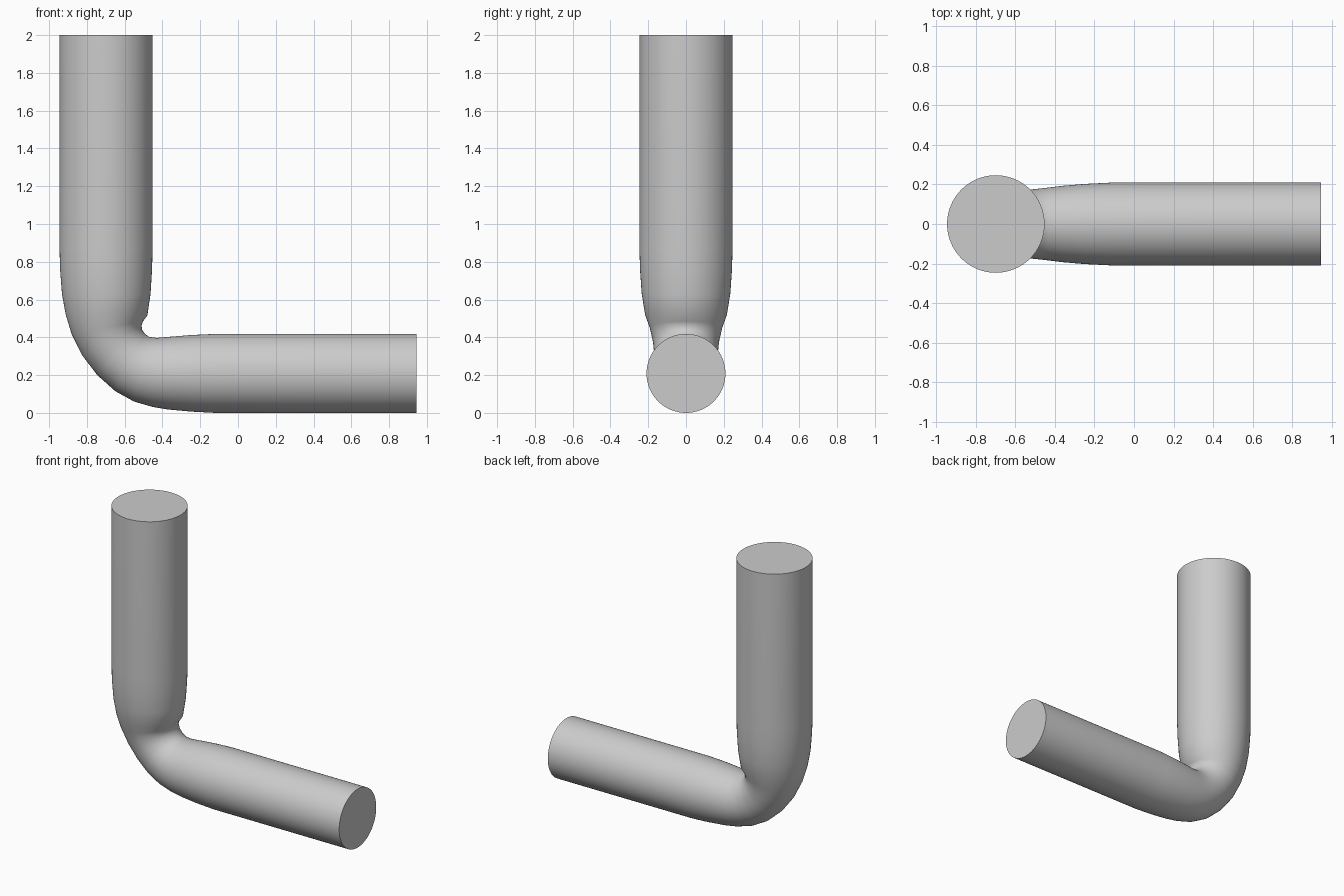
import bpy, bmesh, math
from mathutils import Vector

if "Cube" in bpy.data.objects:
    bpy.data.objects.remove(bpy.data.objects["Cube"])

SIDES = 64

# Bend outline: outer x, outer z, inner x, inner z of each round cross-section
SECTIONS = [
    (-0.945, 2.00, -0.452, 2.00),
    (-0.945, 0.87, -0.452, 0.87),
    (-0.942, 0.76, -0.455, 0.76),
    (-0.932, 0.63, -0.463, 0.63),
    (-0.912, 0.52, -0.480, 0.515),
    (-0.882, 0.42, -0.503, 0.485),
    (-0.825, 0.305, -0.511, 0.462),
    (-0.745, 0.200, -0.507, 0.440),
    (-0.650, 0.115, -0.493, 0.418),
    (-0.550, 0.060, -0.470, 0.402),
    (-0.450, 0.031, -0.430, 0.397),
    (-0.370, 0.018, -0.360, 0.403),
    (-0.250, 0.007, -0.250, 0.412),
    (-0.120, 0.000, -0.120, 0.418),
    (0.945, 0.000, 0.945, 0.418),
]

grey = bpy.data.materials.new("light grey")
grey.diffuse_color = (0.6, 0.6, 0.6, 1)
grey.use_nodes = True
grey.node_tree.nodes["Principled BSDF"].inputs["Base Color"].default_value = grey.diffuse_color

# Bent pipe: loft the round sections and cap both ends
bm = bmesh.new()
rings = []
for ox, oz, ix, iz in SECTIONS:
    outer, inner = Vector((ox, 0, oz)), Vector((ix, 0, iz))
    centre, arm = (outer + inner) / 2, (inner - outer) / 2
    side = Vector((0, arm.length, 0))
    rings.append([bm.verts.new(centre + arm * math.cos(a) + side * math.sin(a))
                  for a in (2 * math.pi * k / SIDES for k in range(SIDES))])
for a, b in zip(rings, rings[1:]):
    for k in range(SIDES):
        n = (k + 1) % SIDES
        bm.faces.new((a[k], a[n], b[n], b[k]))
bm.faces.new(rings[0])
bm.faces.new(rings[-1][::-1])
bmesh.ops.recalc_face_normals(bm, faces=bm.faces[:])

mesh = bpy.data.meshes.new("bent_pipe")
bm.to_mesh(mesh)
bm.free()
mesh.materials.append(grey)
pipe = bpy.data.objects.new("bent_pipe", mesh)
bpy.context.collection.objects.link(pipe)
bpy.context.view_layer.objects.active = pipe
pipe.select_set(True)
bpy.ops.object.shade_smooth_by_angle(angle=math.radians(35))
